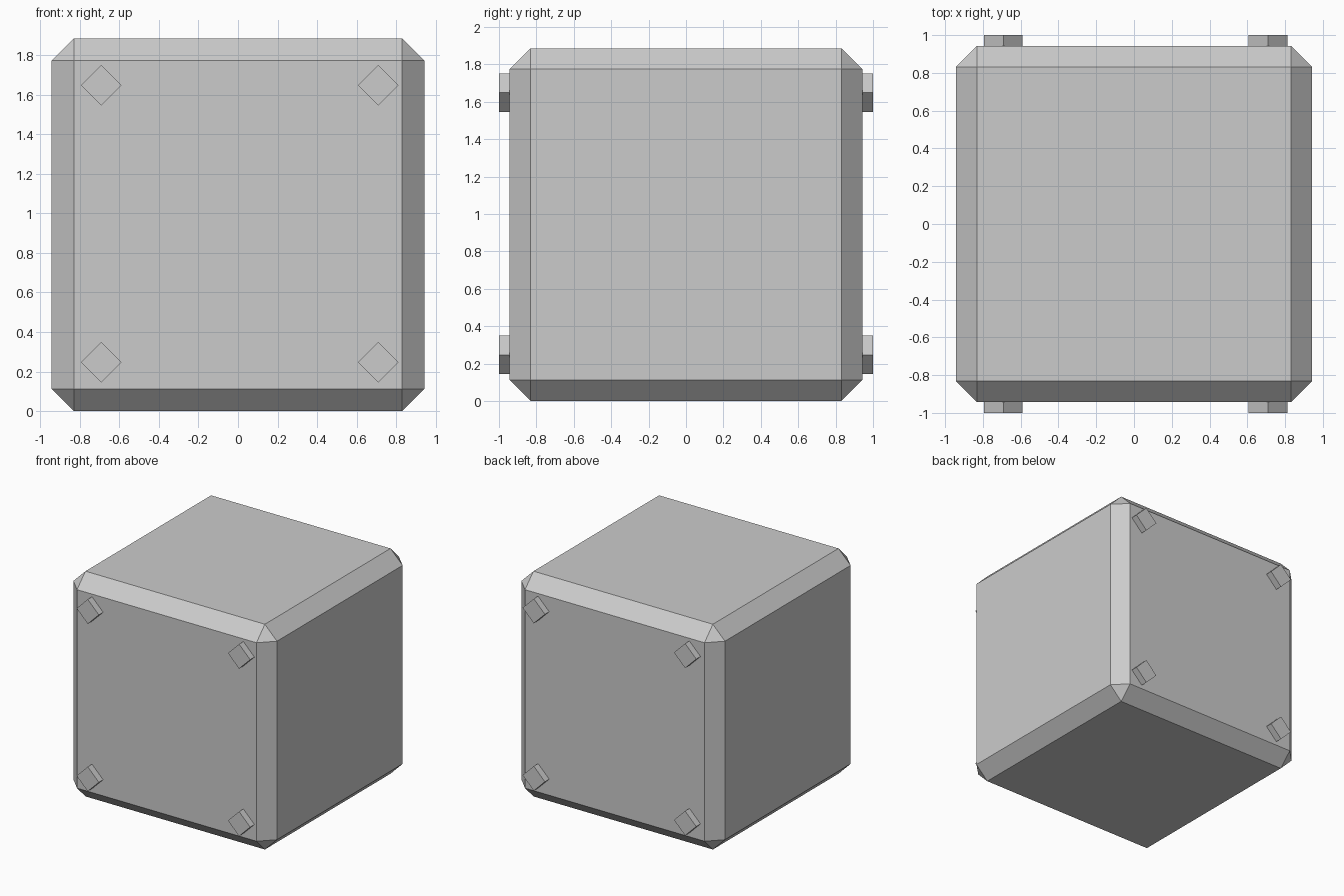
import bpy, bmesh, math

if "Cube" in bpy.data.objects:
    bpy.data.objects.remove(bpy.data.objects["Cube"])

SIZE = 1.886
BEVEL = 0.112

# Chamfered box body
bpy.ops.mesh.primitive_cube_add(size=SIZE, location=(0, 0, SIZE / 2))
body = bpy.context.object
body.name = "box_body"
bm = bmesh.new()
bm.from_mesh(body.data)
bmesh.ops.bevel(bm, geom=bm.edges[:], offset=BEVEL, offset_type='OFFSET',
                segments=1, profile=0.5, affect='EDGES')
bm.to_mesh(body.data)
bm.free()

# Four square rods through the body, showing as diamond studs front and back
for side, x in (("left", -0.692), ("right", 0.71)):
    for level, z in (("lower", 0.247), ("upper", 1.649)):
        bpy.ops.mesh.primitive_cylinder_add(
            vertices=4, radius=0.103, depth=2.0,
            location=(x, 0, z), rotation=(math.pi / 2, 0, 0))
        bpy.context.object.name = f"{side}_{level}_rod"
